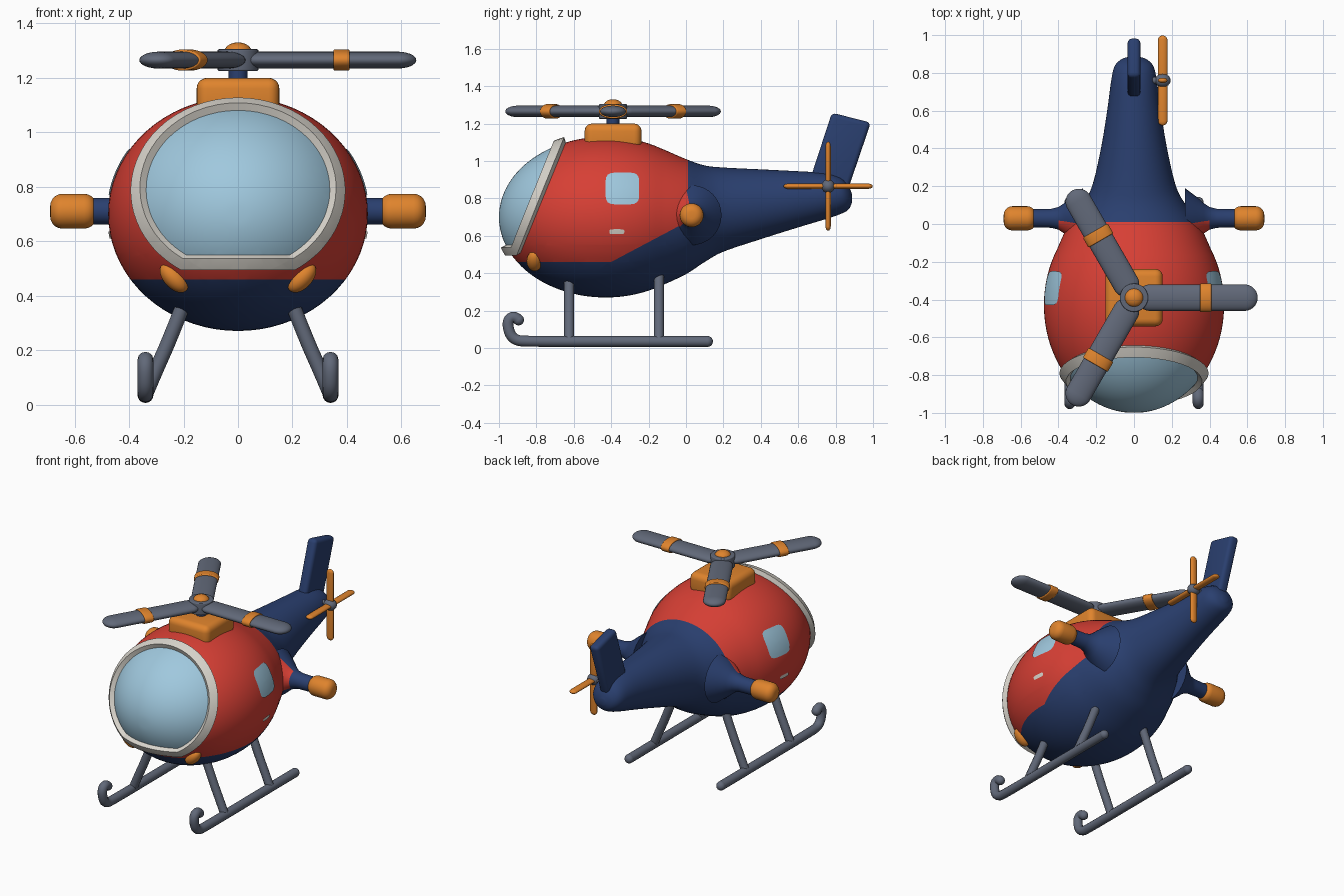
import bpy, bmesh
from math import pi, sin, cos, sqrt, radians
from mathutils import Vector, Matrix

if "Cube" in bpy.data.objects:
    bpy.data.objects.remove(bpy.data.objects["Cube"], do_unlink=True)


def material(name, rgb):
    m = bpy.data.materials.new(name)
    m.use_nodes = True
    m.diffuse_color = (*rgb, 1)
    m.node_tree.nodes["Principled BSDF"].inputs["Base Color"].default_value = (*rgb, 1)
    return m


RED = material("red", (.68, .05, .035))
NAVY = material("navy", (.023, .05, .16))
ORANGE = material("orange", (.74, .23, .026))
GREY = material("slate grey", (.12, .14, .19))
GLASS = material("pale blue glass", (.35, .58, .73))
TRIM = material("light trim", (.70, .67, .61))


def finish(name, bm, mats, rule=None, angle=40):
    bmesh.ops.recalc_face_normals(bm, faces=bm.faces)
    if rule:
        for f in bm.faces:
            f.material_index = rule(f.calc_center_median())
    me = bpy.data.meshes.new(name)
    bm.to_mesh(me)
    bm.free()
    ob = bpy.data.objects.new(name, me)
    bpy.context.collection.objects.link(ob)
    for m in mats:
        me.materials.append(m)
    bpy.ops.object.select_all(action='DESELECT')
    ob.select_set(True)
    bpy.context.view_layer.objects.active = ob
    bpy.ops.object.shade_smooth_by_angle(angle=radians(angle))
    return ob


def loft(rings):
    bm = bmesh.new()
    rows = [[bm.verts.new(p) for p in ring] for ring in rings]
    n = len(rows[0])
    for a, b in zip(rows, rows[1:]):
        for i in range(n):
            j = (i + 1) % n
            bm.faces.new((a[i], a[j], b[j], b[i]))
    bm.faces.new(rows[0])
    bm.faces.new(rows[-1])
    return bm


def ball(name, mat, place, size, stretch=0):
    """Ellipsoid, optionally lengthened along its local z into a capsule."""
    bm = bmesh.new()
    bmesh.ops.create_uvsphere(bm, u_segments=24, v_segments=15, radius=1)
    for v in bm.verts:
        v.co = Vector(a * b for a, b in zip(v.co, size))
        v.co.z += stretch if v.co.z > 0 else -stretch
    bm.transform(place)
    return finish(name, bm, [mat], angle=60)


def drum(name, mat, place, size, bevel, box=False):
    """Bevelled box or cylinder with the given half sizes."""
    bm = bmesh.new()
    if box:
        bmesh.ops.create_cube(bm, size=2)
    else:
        bmesh.ops.create_cone(bm, cap_ends=True, segments=32, radius1=1, radius2=1, depth=2)
    bmesh.ops.scale(bm, vec=size, verts=bm.verts)
    edges = [e for e in bm.edges if box or e.calc_face_angle() > 1]
    bmesh.ops.bevel(bm, geom=edges, offset=bevel, segments=5, profile=.5, affect='EDGES')
    bm.transform(place)
    return finish(name, bm, [mat])


def tube(name, mat, points, r):
    cu = bpy.data.curves.new(name, 'CURVE')
    cu.dimensions, cu.bevel_depth, cu.bevel_resolution = '3D', r, 4
    cu.use_fill_caps = True
    sp = cu.splines.new('NURBS')
    sp.points.add(len(points) - 1)
    for p, co in zip(sp.points, points):
        p.co = (*co, 1)
    sp.order_u, sp.use_endpoint_u, sp.resolution_u = 3, True, 8
    cu.materials.append(mat)
    ob = bpy.data.objects.new(name, cu)
    bpy.context.collection.objects.link(ob)
    bpy.ops.object.select_all(action='DESELECT')
    ob.select_set(True)
    bpy.context.view_layer.objects.active = ob
    bpy.ops.object.convert(target='MESH')
    bpy.ops.object.shade_smooth_by_angle(angle=radians(50))


at = Matrix.Translation
CENTRE, RADII = Vector((0, -.43, .70)), Vector((.477, .57, .43))


# Fuselage: egg-shaped cabin flowing into the tail boom
def stations():
    out = []
    for i in range(1, 33):
        t = 2.12 * i / 32
        out.append((CENTRE.y - RADII.y * cos(t), CENTRE.z + RADII.z * sin(t),
                    CENTRE.z - RADII.z * sin(t), RADII.x * sin(t)))
    # y, top z, bottom z, half width
    tail = [(0, 1.01, .395, .345), (.1, .976, .46, .275), (.2, .965, .515, .222),
            (.4, .955, .582, .175), (.6, .945, .645, .142), (.75, .935, .69, .122),
            (.83, .91, .718, .105), (.87, .865, .742, .07), (.888, .82, .78, .02)]
    pts = [Vector(p) for p in out[-4:-3] + out[-1:] + tail + tail[-1:]]
    for a, b, c, d in zip(pts, pts[1:], pts[2:], pts[3:]):
        for k in range(1, 6):
            t = k / 5
            out.append(tuple(.5 * (2*b + (c-a)*t + (2*a - 5*b + 4*c - d)*t*t
                                   + (3*b - a - 3*c + d)*t**3)))
    return out


def fuselage():
    return loft([[(w * cos(a), y, (top + bot) / 2 + (top - bot) / 2 * sin(a))
                  for a in (2 * pi * k / 72 for k in range(72))]
                 for y, top, bot, w in stations()])


def cut(bm, point, normal):
    bmesh.ops.bisect_plane(bm, geom=bm.verts[:] + bm.edges[:] + bm.faces[:],
                           dist=1e-5, plane_co=point, plane_no=normal)


def behind_screen(p):
    return p.y + .675 + .41 * (1.13 - p.z)


def paint(p):
    if behind_screen(p) < 0 and p.z > .55:
        return 2
    return 1 if p.y > .01 or p.z < max(.46, .46 + .53 * (p.y + .4)) else 0


SLANT = Vector((0, 1, -.41))
SCREEN = Vector((0, -.675, 1.13))
LIP = .045
bm = fuselage()
cut(bm, (0, .01, 0), (0, 1, 0))
cut(bm, (0, 0, .46), (0, 0, 1))
cut(bm, (0, -.4, .46), (0, -.53, 1))
cut(bm, SCREEN, SLANT)
cut(bm, (0, 0, .55), (0, 0, 1))
finish("fuselage", bm, [RED, NAVY, GLASS], paint)

# Raised windscreen frame, a strip of the cabin shell
bm = fuselage()
for off in (0, LIP):
    cut(bm, SCREEN + Vector((0, off, 0)), SLANT)
for z in (.51, .55):
    cut(bm, (0, 0, z), (0, 0, 1))
spare = []
for f in bm.faces:
    p = f.calc_center_median()
    s = behind_screen(p)
    if s > LIP or p.z < .51 or (s < 0 and p.z > .55):
        spare.append(f)
bmesh.ops.delete(bm, geom=spare, context='FACES')
new = bmesh.ops.extrude_face_region(bm, geom=bm.faces[:])["geom"]
for v in new:
    if isinstance(v, bmesh.types.BMVert):
        d = v.co - CENTRE
        v.co += .03 * Vector(a / b**2 for a, b in zip(d, RADII)).normalized()
finish("windscreen_frame", bm, [TRIM])


# Thin plates lying on the cabin sides
def plate(name, mat, side, y, z, hy, hz):
    rings = []
    for s in (1, .75, .5, .25, .04):
        ring = []
        for k in range(40):
            c, d = cos(2 * pi * k / 40), sin(2 * pi * k / 40)
            g = s / (abs(c)**5 + abs(d)**5)**.2
            py, pz = y + hy * c * g, z + hz * d * g
            q = 1 - ((py - CENTRE.y) / RADII.y)**2 - ((pz - CENTRE.z) / RADII.z)**2
            ring.append((side * (RADII.x * sqrt(q) + .005), py, pz))
        rings.append(ring)
    bm = loft(rings)
    bm.faces.ensure_lookup_table()
    bm.faces.remove(bm.faces[-2])
    finish(name, bm, [mat])


def arm(side, profile):
    return loft([[(side * x, .03 + r * cos(a), .71 + r * sin(a))
                  for a in (2 * pi * k / 32 for k in range(32))] for x, r in profile])


for side, tag in ((1, "left"), (-1, "right")):
    plate(tag + "_window", GLASS, side, -.34, .853, .09, .085)
    plate(tag + "_door_handle", TRIM, side, -.37, .622, .04, .013)

    # Side arm with flared root and orange pod
    root = [(.27, .16), (.33, .115), (.37, .08), (.40, .06), (.44, .05), (.55, .048)]
    finish(tag + "_arm", arm(side, root), [RED, NAVY],
           lambda p: 1 if abs(p.x) > .40 else paint(p))
    drum(tag + "_arm_pod", ORANGE, at((side * .605, .03, .71)) @ Matrix.Rotation(pi / 2, 4, 'Y'),
         (.064, .064, .085), .045)

    # Nose lamp
    ball(tag + "_nose_lamp", ORANGE,
         at((side * .235, -.81, .465)) @ Matrix.Rotation(side * .75, 4, 'Y'),
         (.038, .042, .065))

    # Landing skid with curled toe and two struts
    x = side * .34
    tube(tag + "_skid", GREY, [(x, y, z) for y, z in (
        (.115, .035), (-.4, .035), (-.82, .035), (-.93, .04), (-.96, .14),
        (-.92, .175), (-.895, .15))], .029)
    ball(tag + "_skid_heel", GREY, at((x, .115, .035)), (.029,) * 3)
    ball(tag + "_skid_toe", GREY, at((x, -.895, .15)), (.029,) * 3)
    for y, part in ((-.625, "_front_strut"), (-.145, "_rear_strut")):
        tube(tag + part, GREY, [(x, y, .035), (side * .30, y, .13), (side * .25, y, .24),
                                (side * .18, y, .42)], .027)

# Rotor housing, mast and hub
ROTOR = at((0, -.39, 1.265))
drum("rotor_housing", ORANGE, at((0, -.39, 1.13)), (.152, .152, .07), .04, box=True)
drum("rotor_mast", NAVY, at((0, -.39, 1.215)), (.034, .034, .05), .003)
drum("rotor_hub", GREY, ROTOR, (.075, .075, .04), .006)
ball("rotor_cap", ORANGE, at((0, -.39, 1.295)), (.05, .05, .035))

# Three main blades with orange bands
for i in range(3):
    turn = ROTOR @ Matrix.Rotation(2 * pi * i / 3, 4, 'Z') @ Matrix.Rotation(pi / 2, 4, 'Y')
    ball(f"rotor_blade_{i + 1}", GREY, turn @ at((0, 0, .335)), (.031, .07, .07), .25)
    drum(f"blade_band_{i + 1}", ORANGE, turn @ at((0, 0, .38)), (.039, .076, .03), .006)

# Tail fin
bm = bmesh.new()
outline = [(.65, .86), (.78, 1.258), (.988, 1.205), (.85, .80)]
front = bm.faces.new([bm.verts.new((-.034, y, z)) for y, z in outline])
side = bmesh.ops.extrude_face_region(bm, geom=[front], use_keep_orig=True)["geom"]
bmesh.ops.translate(bm, vec=(.068, 0, 0), verts=[v for v in side if isinstance(v, bmesh.types.BMVert)])
bmesh.ops.recalc_face_normals(bm, faces=bm.faces)
bmesh.ops.bevel(bm, geom=bm.edges[:], offset=.024, segments=4, profile=.5, affect='EDGES')
finish("tail_fin", bm, [NAVY])

# Tail rotor
TAIL = at((.152, .76, .865))
drum("tail_rotor_axle", GREY, at((.11, .76, .865)) @ Matrix.Rotation(pi / 2, 4, 'Y'),
     (.018, .018, .06), .003)
ball("tail_rotor_hub", GREY, TAIL, (.042, .036, .036))
for i in range(4):
    ball(f"tail_rotor_blade_{i + 1}", ORANGE,
         TAIL @ Matrix.Rotation(i * pi / 2, 4, 'X') @ at((0, 0, .12)), (.025, .014, .025), .093)
